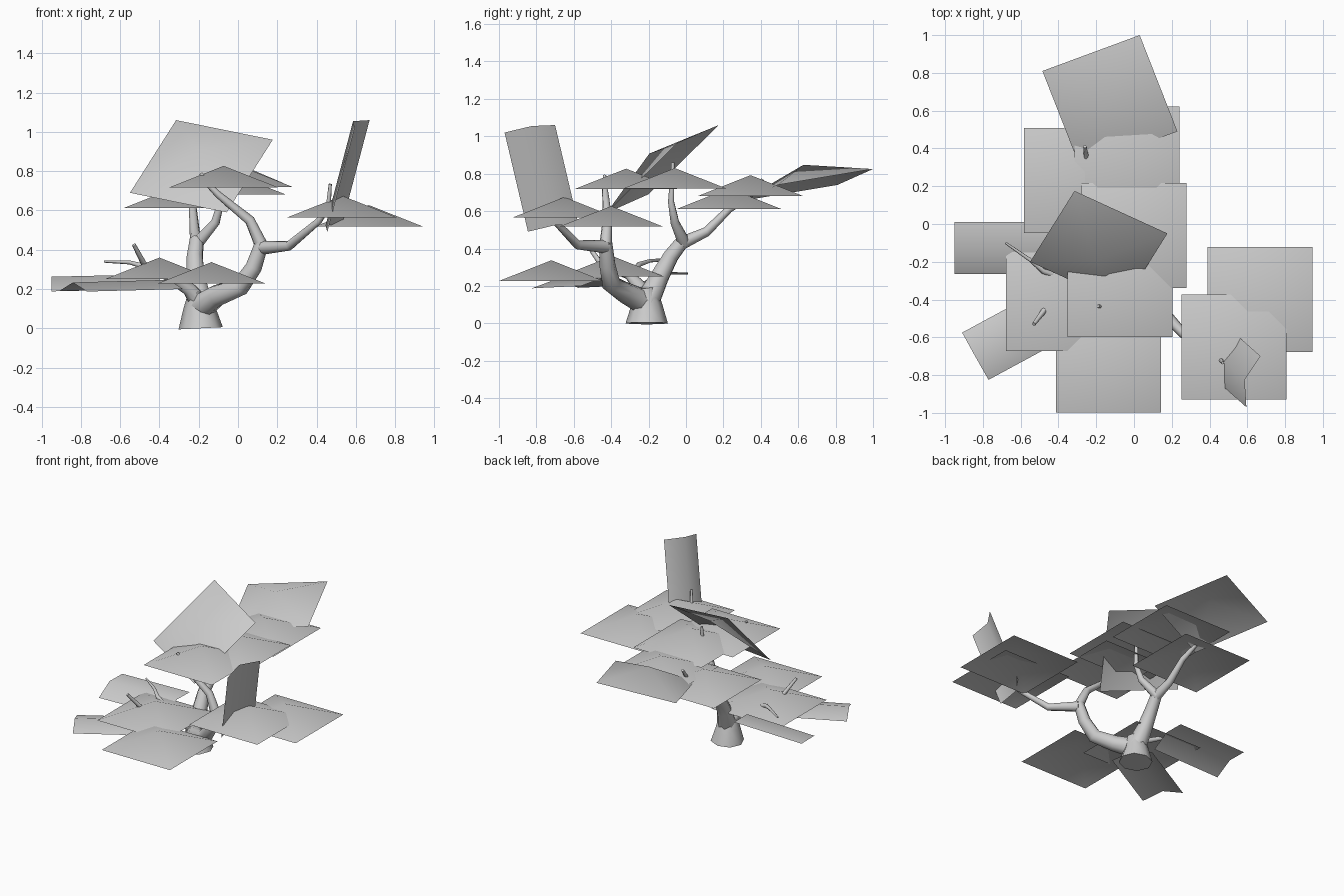
import bpy
import bmesh
import math
from mathutils import Vector

cube = bpy.data.objects.get("Cube")
if cube:
    bpy.data.objects.remove(cube, do_unlink=True)

GREY = (0.6, 0.6, 0.6, 1.0)
grey = bpy.data.materials.new("plain grey")
grey.use_nodes = True
grey.diffuse_color = GREY
grey.node_tree.nodes["Principled BSDF"].inputs["Base Color"].default_value = GREY


def finish(name, mesh, angle):
    """Link a mesh as an object, colour it and smooth its shading."""
    obj = bpy.data.objects.new(name, mesh)
    bpy.context.collection.objects.link(obj)
    mesh.materials.clear()
    mesh.materials.append(grey)
    bpy.ops.object.select_all(action="DESELECT")
    obj.select_set(True)
    bpy.context.view_layer.objects.active = obj
    bpy.ops.object.shade_smooth_by_angle(angle=math.radians(angle))
    return obj


def limb(name, points):
    """Tapered tube through points given as (x, y, z, radius)."""
    curve = bpy.data.curves.new(name + " path", "CURVE")
    curve.dimensions = "3D"
    curve.bevel_depth = 1.0
    curve.bevel_resolution = 2
    curve.use_fill_caps = True
    spline = curve.splines.new("POLY")
    spline.points.add(len(points) - 1)
    for p, (x, y, z, r) in zip(spline.points, points):
        p.co = (x, y, z, 1)
        p.radius = r
    temp = bpy.data.objects.new(name + " path", curve)
    bpy.context.collection.objects.link(temp)
    graph = bpy.context.evaluated_depsgraph_get()
    mesh = bpy.data.meshes.new_from_object(temp.evaluated_get(graph))
    bpy.data.objects.remove(temp, do_unlink=True)
    mesh.name = name
    finish(name, mesh, 60)


def leaf(name, a, b, c, height=0.11, folded=False):
    """Sheet with corner a and neighbours b, c: low pyramid, or folded along the a-c direction."""
    a, b, c = Vector(a), Vector(b), Vector(c)
    d = b + c - a
    up = (b - a).cross(c - a).normalized() * height
    if up.z < 0 and not folded:
        up = -up
    bm = bmesh.new()
    va, vb, vc, vd = (bm.verts.new(p) for p in (a, b, c, d))
    if folded:
        m1 = bm.verts.new((a + b) / 2 + up)
        m2 = bm.verts.new((c + d) / 2 + up)
        bm.faces.new((va, m1, m2, vc))
        bm.faces.new((m1, vb, vd, m2))
    else:
        top = bm.verts.new((a + d) / 2 + up)
        ring = (va, vb, vd, vc)
        for i in range(4):
            bm.faces.new((ring[i], ring[(i + 1) % 4], top))
        bmesh.ops.recalc_face_normals(bm, faces=bm.faces)
        if sum(f.normal.z for f in bm.faces) < 0:
            bmesh.ops.reverse_faces(bm, faces=bm.faces)
    mesh = bpy.data.meshes.new(name)
    bm.to_mesh(mesh)
    bm.free()
    finish(name, mesh, 60)


# Trunk and its three main branches
limb("trunk", [(-.19, -.21, 0, .113), (-.195, -.21, .1, .083), (-.19, -.22, .19, .06)])
limb("front_branch", [(-.19, -.22, .11, .07), (-.11, -.33, .165, .058), (.01, -.40, .21, .05),
                      (.08, -.42, .31, .043), (.12, -.43, .43, .036)])
limb("front_left_fork", [(.12, -.43, .41, .036), (.26, -.58, .42, .025), (.41, -.70, .545, .018),
                         (.46, -.72, .62, .013), (.47, -.735, .735, .008)])
limb("front_right_fork", [(.12, -.43, .42, .034), (.06, -.42, .55, .026), (-.1, -.43, .68, .018),
                          (-.15, -.435, .73, .014), (-.19, -.435, .79, .009)])
limb("back_branch", [(-.19, -.21, .11, .07), (-.215, -.14, .25, .052), (-.22, -.08, .36, .043),
                     (-.21, -.01, .45, .037)])
limb("back_outer_fork", [(-.21, -.02, .43, .035), (-.22, .11, .49, .026), (-.23, .23, .61, .02),
                         (-.25, .34, .68, .014), (-.26, .41, .77, .009)])
limb("back_inner_fork", [(-.21, -.01, .43, .034), (-.115, -.06, .54, .024), (-.085, -.08, .65, .017),
                         (-.08, -.07, .86, .009)])
limb("side_branch", [(-.19, -.22, .12, .055), (-.25, -.25, .2, .036), (-.34, -.30, .255, .026)])
limb("side_front_twig", [(-.34, -.30, .255, .024), (-.47, -.45, .31, .016), (-.53, -.53, .425, .01)])
limb("side_back_twig", [(-.34, -.30, .255, .02), (-.48, -.25, .315, .014), (-.55, -.19, .335, .01),
                        (-.68, -.1, .34, .006)])

# Level leaf sheets, each given by its centre and rim height
HALF = 0.278
level = {
    "back_right_leaf": (-.305, .23, .612),
    "back_left_leaf": (-.037, .345, .682),
    "crown_back_leaf": (0, -.06, .72),
    "crown_front_leaf": (-.073, -.32, .717),
    "low_side_leaf": (-.4, -.395, .25),
    "low_front_leaf": (-.135, -.72, .227),
    "left_front_leaf": (.53, -.65, .565),
    "left_outer_leaf": (.667, -.4, .517),
}
for name, (x, y, z) in level.items():
    leaf(name, (x - HALF, y - HALF, z), (x + HALF, y - HALF, z), (x - HALF, y + HALF, z))

# Tilted leaf sheets
leaf("crown_tilted_leaf", (-.315, .175, 1.06), (.177, -.05, .96), (-.55, -.2, .69))
leaf("back_tilted_leaf", (.03, 1.0, .825), (-.485, .81, .74), (.23, .49, .74))

# Narrow leaf sheets, creased along the middle
leaf("low_back_strip", (-.95, -.265, .188), (-.95, .01, .26), (-.4, -.265, .2), -.04, True)
leaf("low_outer_strip", (-.77, -.825, .187), (-.91, -.575, .19), (-.28, -.56, .2), -.045, True)
leaf("upright_strip", (.595, -.97, 1.02), (.67, -.70, 1.06), (.455, -.845, .49), .05, True)
